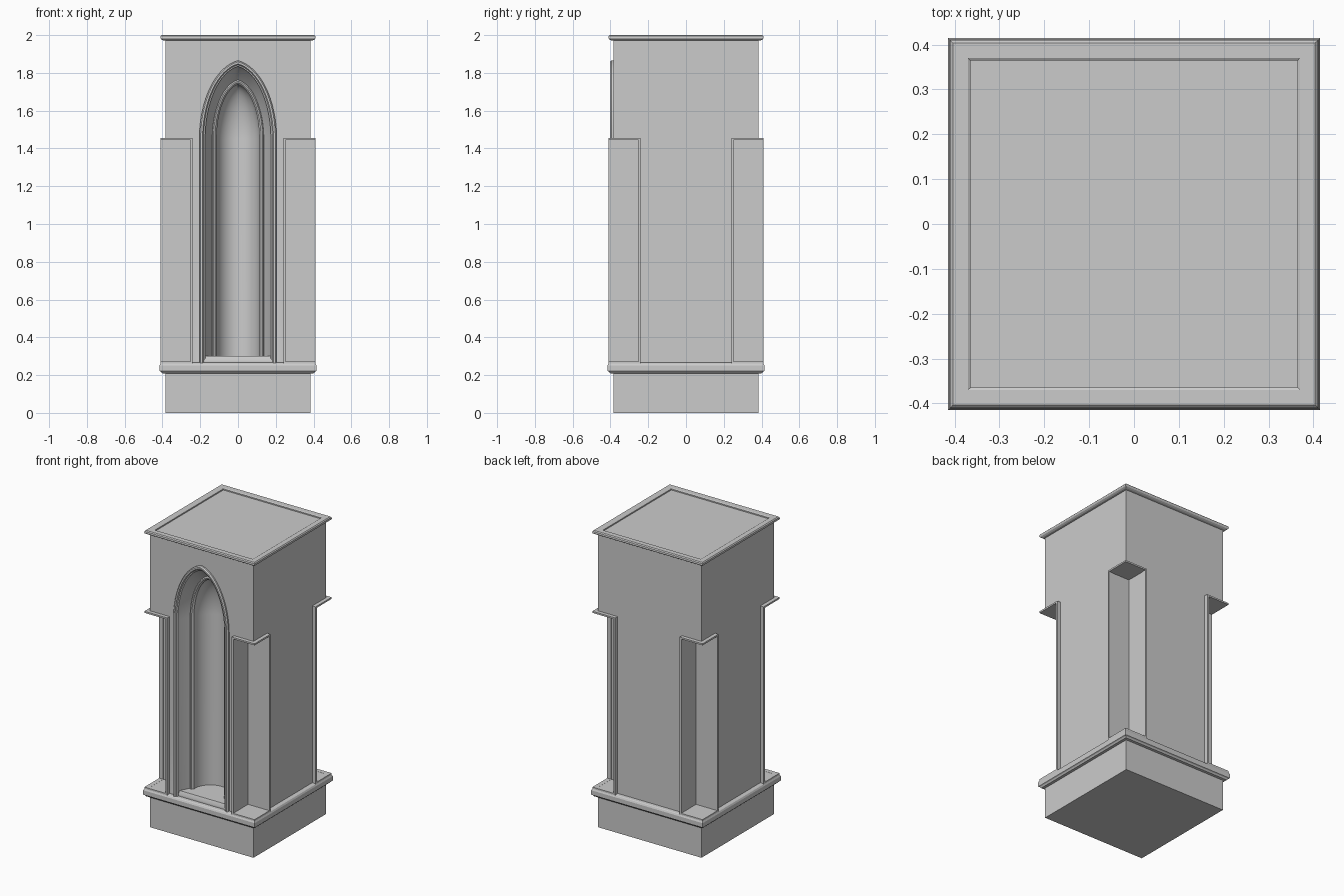
import bpy, bmesh, math

if "Cube" in bpy.data.objects:
    bpy.data.objects.remove(bpy.data.objects["Cube"])

SPRING = 1.45      # height where the arch starts to curve
HALF = 0.385       # half width of the shaft


def make(name, bm):
    bmesh.ops.recalc_face_normals(bm, faces=bm.faces)
    me = bpy.data.meshes.new(name)
    bm.to_mesh(me)
    bm.free()
    ob = bpy.data.objects.new(name, me)
    bpy.context.collection.objects.link(ob)
    return ob


def add_box(bm, x0, x1, y0, y1, z0, z1):
    r = bmesh.ops.create_cube(bm, size=1)
    for v in r["verts"]:
        v.co = ((x0 + x1) / 2 + v.co.x * abs(x1 - x0),
                (y0 + y1) / 2 + v.co.y * abs(y1 - y0),
                (z0 + z1) / 2 + v.co.z * (z1 - z0))


def loft(rings, closed_section=True, cap=True, closed_loop=False):
    bm = bmesh.new()
    rows = [[bm.verts.new(p) for p in ring] for ring in rings]
    pairs = list(zip(rows, rows[1:])) + ([(rows[-1], rows[0])] if closed_loop else [])
    n = len(rows[0])
    for a, b in pairs:
        for i in range(n if closed_section else n - 1):
            j = (i + 1) % n
            bm.faces.new((a[i], a[j], b[j], b[i]))
    if cap:
        bm.faces.new(rows[0])
        bm.faces.new(rows[-1])
    return bm


def square_rings(profile):
    return [[(-h, -h, z), (h, -h, z), (h, h, z), (-h, h, z)] for h, z in profile]


def arch(a, apex, floor, y, n=16):
    # slightly pointed arch: two elliptical arcs whose centres overlap
    c = a * 0.17
    end = math.acos(c / (a + c))
    rise = (apex - SPRING) / math.sin(end)
    right = [(-c + (a + c) * math.cos(end * i / n), y,
              SPRING + rise * math.sin(end * i / n)) for i in range(n + 1)]
    right[-1] = (0, y, apex)
    left = [(-x, yy, z) for x, yy, z in reversed(right[:-1])]
    return [(a, y, floor)] + right + left + [(-a, y, floor)]


def smooth(ob, angle=30):
    bpy.ops.object.select_all(action='DESELECT')
    ob.select_set(True)
    bpy.context.view_layer.objects.active = ob
    bpy.ops.object.shade_smooth_by_angle(angle=math.radians(angle))


def cut(ob, cutter):
    m = ob.modifiers.new("cut", 'BOOLEAN')
    m.operation, m.solver, m.object = 'DIFFERENCE', 'EXACT', cutter
    bpy.context.view_layer.objects.active = ob
    bpy.ops.object.modifier_apply(modifier=m.name)
    bpy.data.objects.remove(cutter, do_unlink=True)


# shaft
bm = bmesh.new()
add_box(bm, -HALF, HALF, -HALF, HALF, 0, 1.988)
shaft = make("shaft", bm)

# recessed corners
corners = [(sx, sy) for sx in (-1, 1) for sy in (-1, 1)]
bm = bmesh.new()
for sx, sy in corners:
    add_box(bm, sx * 0.25, sx * 0.5, sy * 0.25, sy * 0.5, 0.272, 1.445)
cut(shaft, make("corner_cutter", bm))

# niche: splayed reveal, then a rounded hollow with a half-domed head
sections = [arch(0.175, 1.835, 0.275, -0.45), arch(0.175, 1.835, 0.275, -0.386),
            arch(0.172, 1.83, 0.30, -0.375), arch(0.135, 1.76, 0.30, -0.305),
            arch(0.115, 1.74, 0.30, -0.30)]
for i in range(1, 11):
    t = math.radians(8.7 * i)
    k = math.cos(t)
    sections.append(arch(0.115 * k, SPRING + 0.29 * k, 0.30, -0.30 + 0.12 * math.sin(t)))
cut(shaft, make("niche_cutter", loft(sections)))
smooth(shaft)


# arch mouldings
def arch_moulding(name, profile, floor):
    rings = [arch(a, apex, floor, y) for a, apex, y in profile]
    bm = loft(rings, closed_section=False, cap=False, closed_loop=True)
    bmesh.ops.holes_fill(bm, edges=bm.edges[:], sides=0)
    smooth(make(name, bm))


arch_moulding("arch_hood_moulding",
              [(0.205, 1.865, -0.38), (0.205, 1.865, -0.395), (0.198, 1.858, -0.403),
               (0.188, 1.848, -0.403), (0.182, 1.842, -0.394), (0.174, 1.834, -0.392),
               (0.174, 1.834, -0.38)], 0.262)
arch_moulding("niche_inner_moulding",
              [(0.138, 1.765, -0.30), (0.136, 1.762, -0.315), (0.13, 1.756, -0.321),
               (0.122, 1.748, -0.319), (0.113, 1.738, -0.308), (0.113, 1.738, -0.295)], 0.295)

# thin frames around the recessed corners
bm = bmesh.new()
OUT, IN = 0.41, 0.24
for sx, sy in corners:
    for z0, z1 in ((1.445, 1.456), (0.262, 0.273)):
        add_box(bm, sx * IN, sx * OUT, sy * 0.38, sy * OUT, z0, z1)
        add_box(bm, sx * 0.38, sx * OUT, sy * IN, sy * 0.38, z0, z1)
    add_box(bm, sx * IN, sx * 0.252, sy * 0.38, sy * OUT, 0.273, 1.445)
    add_box(bm, sx * 0.38, sx * OUT, sy * IN, sy * 0.252, 0.273, 1.445)
make("corner_frames", bm)

# base moulding
make("base_moulding", loft(square_rings(
    [(0.38, 0.208), (0.402, 0.21), (0.408, 0.218), (0.415, 0.222), (0.415, 0.252),
     (0.41, 0.262), (0.405, 0.265), (0.38, 0.267)]), cap=False))

# top rim around the sunk top
make("top_rim", loft(square_rings(
    [(0.38, 1.97), (0.398, 1.973), (0.408, 1.979), (0.411, 1.985), (0.41, 1.994),
     (0.404, 2.0), (0.37, 2.0), (0.364, 1.996), (0.364, 1.985)]), cap=False, closed_loop=True))
